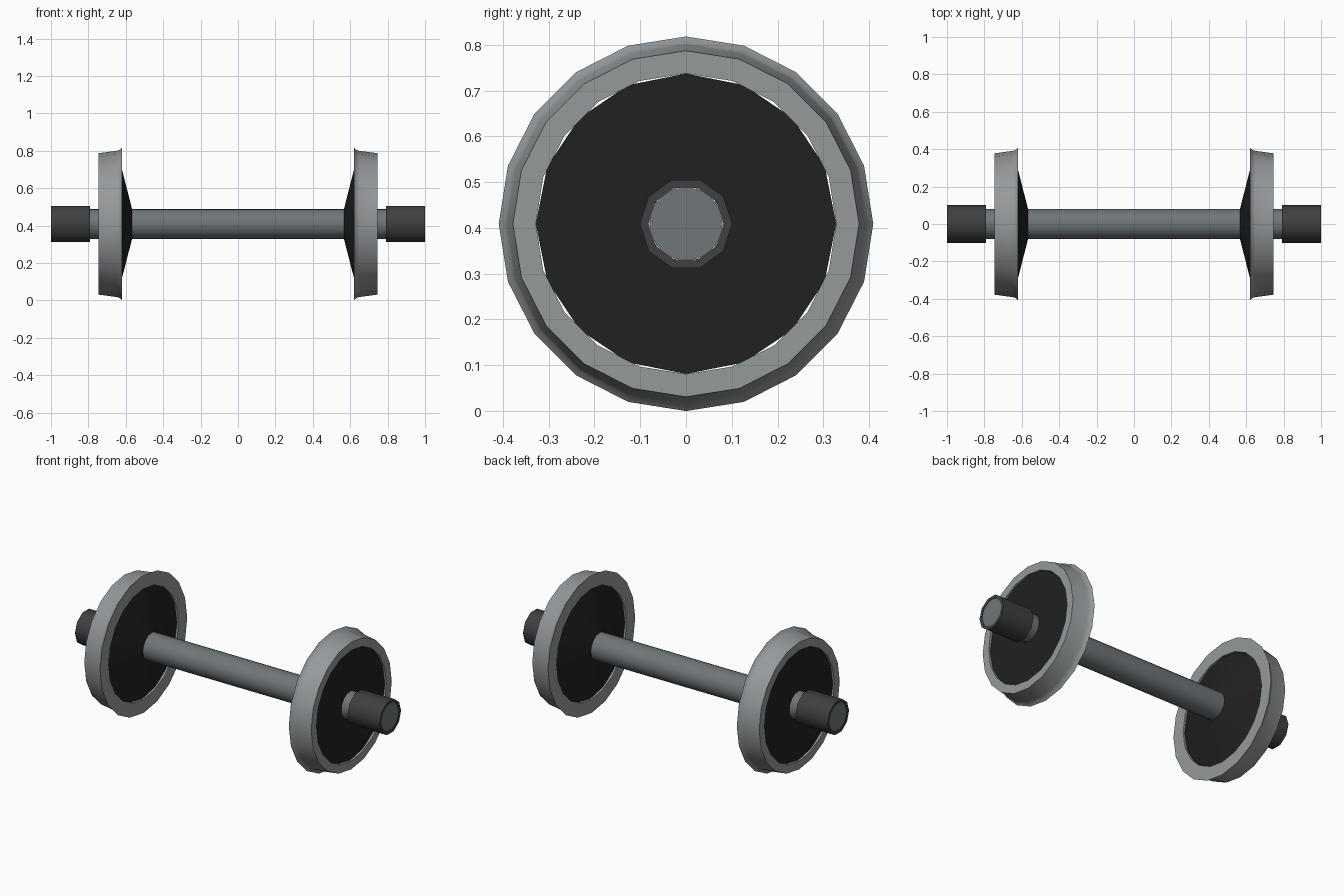
import bpy, math

cube = bpy.data.objects.get("Cube")
if cube:
    bpy.data.objects.remove(cube, do_unlink=True)

CENTRE_Z = 0.409


def material(name, r, g, b):
    m = bpy.data.materials.new(name)
    m.use_nodes = True
    m.diffuse_color = (r, g, b, 1)
    m.node_tree.nodes["Principled BSDF"].inputs["Base Color"].default_value = (r, g, b, 1)
    return m


steel = material("tyre steel", 0.30, 0.32, 0.33)
axle_steel = material("axle steel", 0.16, 0.18, 0.19)
black = material("disc black", 0.015, 0.015, 0.015)
dark = material("bearing dark grey", 0.05, 0.05, 0.05)


def lathe(name, profile, sides, mat, side=1, closed=True, start=0.0):
    """Spin (x, radius) points around the axle line; an open profile gets end caps."""
    n = len(profile)
    verts = []
    for i in range(sides):
        a = start + math.tau * i / sides
        verts += [(side * x, r * math.sin(a), r * math.cos(a)) for x, r in profile]
    faces = []
    for i in range(sides):
        j = (i + 1) % sides
        for k in range(n if closed else n - 1):
            m = (k + 1) % n
            faces.append((i * n + k, i * n + m, j * n + m, j * n + k))
    if not closed:
        faces.append([i * n for i in range(sides)])
        faces.append([i * n + n - 1 for i in reversed(range(sides))])
    if side < 0:
        faces = [tuple(reversed(f)) for f in faces]
    mesh = bpy.data.meshes.new(name)
    mesh.from_pydata(verts, [], faces)
    mesh.materials.append(mat)
    obj = bpy.data.objects.new(name, mesh)
    obj.location.z = CENTRE_Z
    bpy.context.collection.objects.link(obj)
    bpy.ops.object.select_all(action="DESELECT")
    obj.select_set(True)
    bpy.context.view_layer.objects.active = obj
    bpy.ops.object.mode_set(mode="EDIT")
    bpy.ops.mesh.select_all(action="SELECT")
    bpy.ops.mesh.normals_make_consistent(inside=False)
    bpy.ops.object.mode_set(mode="OBJECT")
    bpy.ops.object.shade_smooth_by_angle(angle=math.radians(40))
    return obj


# Axle shaft running the full length
lathe("axle", [(-0.998, 0.08), (0.998, 0.08)], 20, axle_steel, closed=False)

# Flanged tyre, dished disc and bearing sleeve on each end
tyre = [(0.62, 0.328), (0.62, 0.409), (0.632, 0.396), (0.648, 0.391),
        (0.745, 0.378), (0.745, 0.328)]
disc = [(0.567, 0.082), (0.63, 0.328), (0.735, 0.328), (0.735, 0.082)]
sleeve = [(0.79, 0.082), (0.79, 0.101), (1.0, 0.101), (1.0, 0.082)]
for label, side in (("left", 1), ("right", -1)):
    lathe(label + "_tyre", tyre, 20, steel, side)
    lathe(label + "_wheel_disc", disc, 16, black, side)
    lathe(label + "_bearing_sleeve", sleeve, 10, dark, side, start=math.pi / 2)
